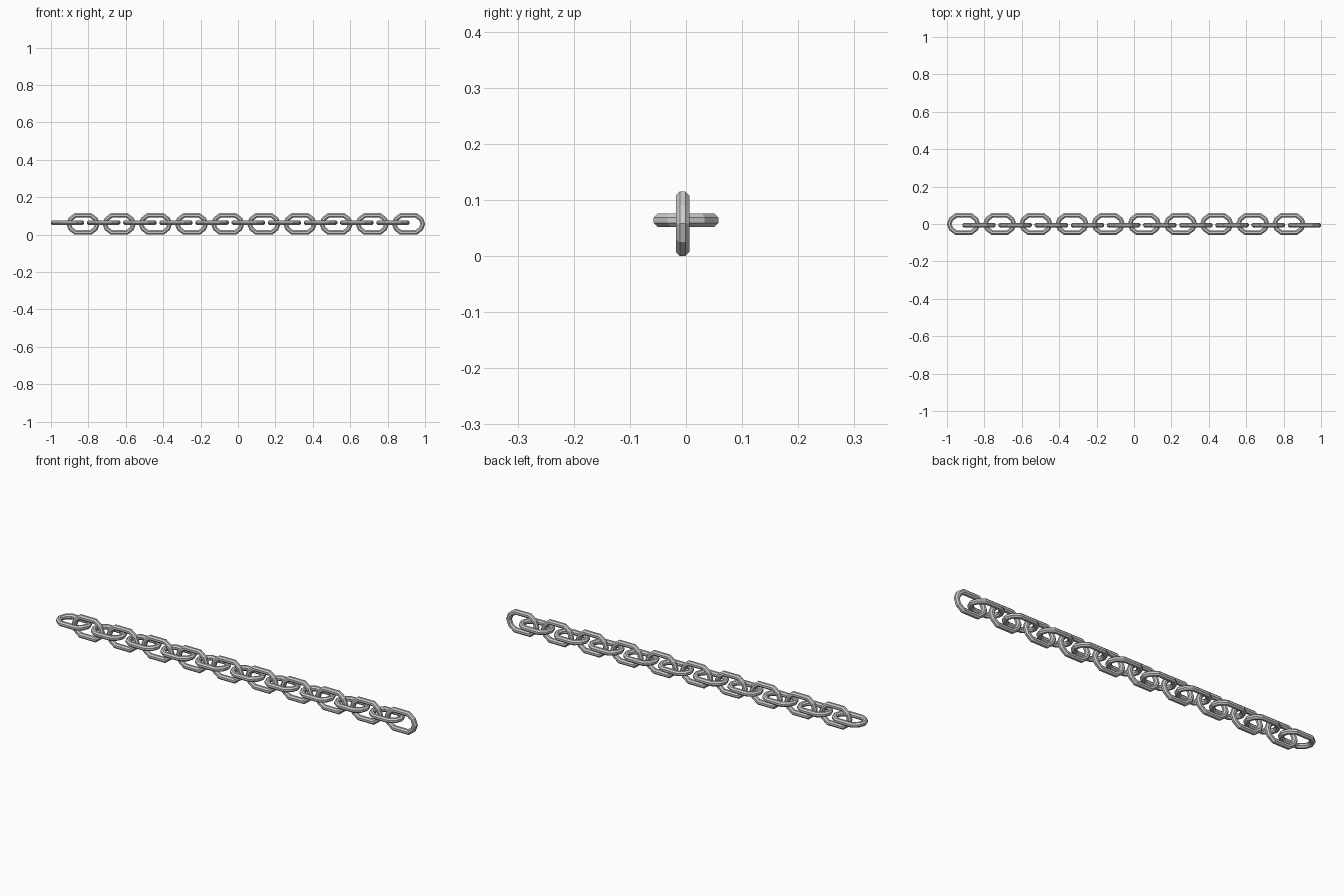
import bpy, bmesh, math
from mathutils import Vector

if "Cube" in bpy.data.objects:
    bpy.data.objects.remove(bpy.data.objects["Cube"], do_unlink=True)

SIDES = 8            # facets round the bar
BAR = 0.012          # half thickness of the bar
LENGTH = 0.177       # outer length of one link
HEIGHT = 0.0575      # half of the outer link width
PAIRS = 10
SHIFT = 0.083        # flat link to its upright neighbour
PITCH = (2 - LENGTH - SHIFT) / (PAIRS - 1)


def link_path():
    """Centre line of the bar: one quarter mirrored into a closed loop."""
    right = [(0.041, -0.0455), (0.067, -0.0255), (0.0765, 0),
             (0.067, 0.0255), (0.041, 0.0455)]
    left = [(-x, -y) for x, y in right]
    return [Vector((x, y, 0)) for x, y in right + left]


def link_mesh():
    """Sweep a faceted bar round the path with mitred corners."""
    path = link_path()
    n = len(path)
    radius = BAR / math.cos(math.pi / SIDES)
    bm = bmesh.new()
    rings = []
    for i, p in enumerate(path):
        a = (p - path[i - 1]).normalized()
        b = (path[(i + 1) % n] - p).normalized()
        tangent = (a + b).normalized()
        outward = Vector((tangent.y, -tangent.x, 0)) / tangent.dot(a)
        ring = []
        for k in range(SIDES):
            t = (k + 0.5) * math.tau / SIDES
            offset = outward * math.cos(t) + Vector((0, 0, math.sin(t)))
            ring.append(bm.verts.new(p + offset * radius))
        rings.append(ring)
    for i in range(n):
        r, s = rings[i], rings[(i + 1) % n]
        for k in range(SIDES):
            m = (k + 1) % SIDES
            bm.faces.new((r[k], s[k], s[m], r[m]))
    bmesh.ops.recalc_face_normals(bm, faces=bm.faces)
    mesh = bpy.data.meshes.new("chain_link")
    bm.to_mesh(mesh)
    bm.free()
    return mesh


def add_link(name, mesh, location, tilt):
    obj = bpy.data.objects.new(name, mesh)
    obj.location = location
    obj.rotation_euler.x = tilt
    bpy.context.collection.objects.link(obj)


# Alternating flat and upright links
mesh = link_mesh()
for i in range(PAIRS):
    x = -1 + LENGTH / 2 + i * PITCH
    add_link(f"flat_link_{i + 1}", mesh, (x, 0, HEIGHT + 0.0065), 0)
    add_link(f"upright_link_{i + 1}", mesh, (x + SHIFT, -0.006, HEIGHT), math.pi / 2)
